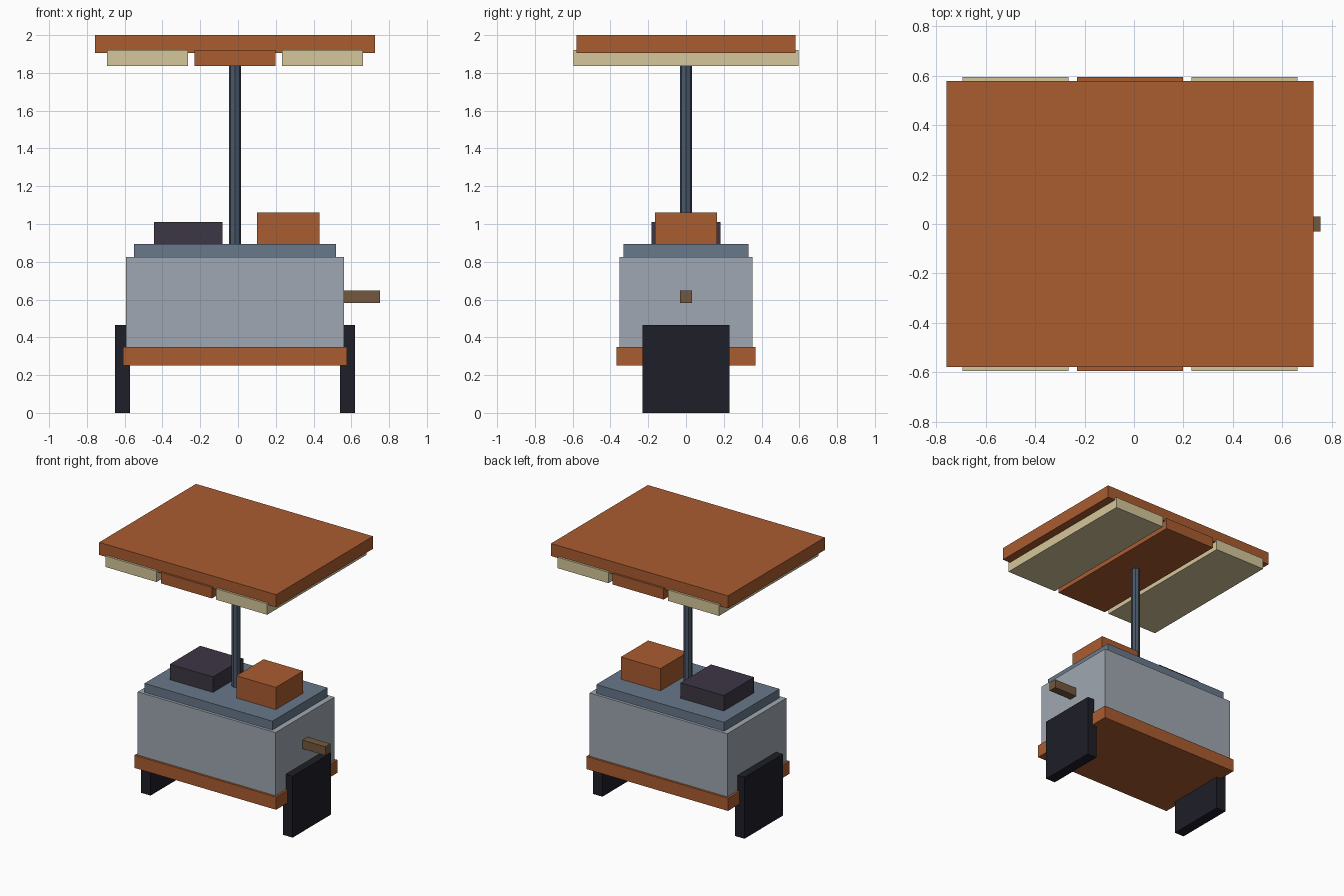
import bpy
import math

if "Cube" in bpy.data.objects:
    bpy.data.objects.remove(bpy.data.objects["Cube"])

CX = -0.016  # centre line of the cart (the handle sticks out on +x)


def material(name, rgb):
    m = bpy.data.materials.new(name)
    m.diffuse_color = (*rgb, 1.0)
    m.use_nodes = True
    m.node_tree.nodes["Principled BSDF"].inputs["Base Color"].default_value = m.diffuse_color
    return m


RUST = material("rust_paint", (0.402, 0.107, 0.030))
CREAM = material("cream_cloth", (0.670, 0.565, 0.323))
STEEL = material("pale_steel", (0.350, 0.390, 0.445))
SLATE = material("slate_metal", (0.138, 0.188, 0.254))
POLE = material("pole_metal", (0.069, 0.098, 0.138))
DARK = material("dark_metal", (0.045, 0.037, 0.058))
RUBBER = material("black_rubber", (0.013, 0.013, 0.021))
WOOD = material("brown_wood", (0.174, 0.098, 0.048))


def box(name, x, half_y, z, mat):
    """Box spanning x=(min, max), y=+-half_y, z=(min, max)."""
    bpy.ops.mesh.primitive_cube_add(
        size=1, location=((x[0] + x[1]) / 2, 0, (z[0] + z[1]) / 2))
    ob = bpy.context.object
    ob.name = name
    ob.scale = (x[1] - x[0], 2 * half_y, z[1] - z[0])
    bpy.ops.object.transform_apply(location=False, rotation=False, scale=True)
    ob.data.materials.append(mat)
    return ob


def centred(half_x):
    return (CX - half_x, CX + half_x)


# Cart body
box("base_skirt", centred(0.593), 0.368, (0.252, 0.348), RUST)
box("cart_body", centred(0.577), 0.352, (0.348, 0.826), STEEL)
box("counter_top", centred(0.535), 0.331, (0.826, 0.893), SLATE)

# Wheel blocks at both ends
for side, sx in (("left", -1), ("right", 1)):
    xs = sorted((CX + sx * 0.555, CX + sx * 0.635))
    box(side + "_wheel_block", xs, 0.23, (0.0, 0.465), RUBBER)

# Push handle
box("push_handle", (0.555, 0.753), 0.031, (0.581, 0.647), WOOD)

# Equipment on the counter
box("griddle", (-0.444, -0.082), 0.182, (0.893, 1.010), DARK)
box("storage_box", (0.100, 0.431), 0.163, (0.893, 1.061), RUST)

# Eight-sided canopy pole
bpy.ops.mesh.primitive_cylinder_add(
    vertices=8, radius=0.032, depth=0.98, location=(CX, 0, 0.88 + 0.49))
pole = bpy.context.object
pole.name = "canopy_pole"
pole.data.materials.append(POLE)

# Canopy with three stripe panels beneath it
box("canopy", centred(0.741), 0.579, (1.905, 2.0), RUST)
for name, offset, mat in (("left", -0.463, CREAM), ("middle", 0.0, RUST),
                          ("right", 0.463, CREAM)):
    x = CX + offset
    box(name + "_canopy_stripe", (x - 0.214, x + 0.214), 0.595,
        (1.837, 1.920), mat)
